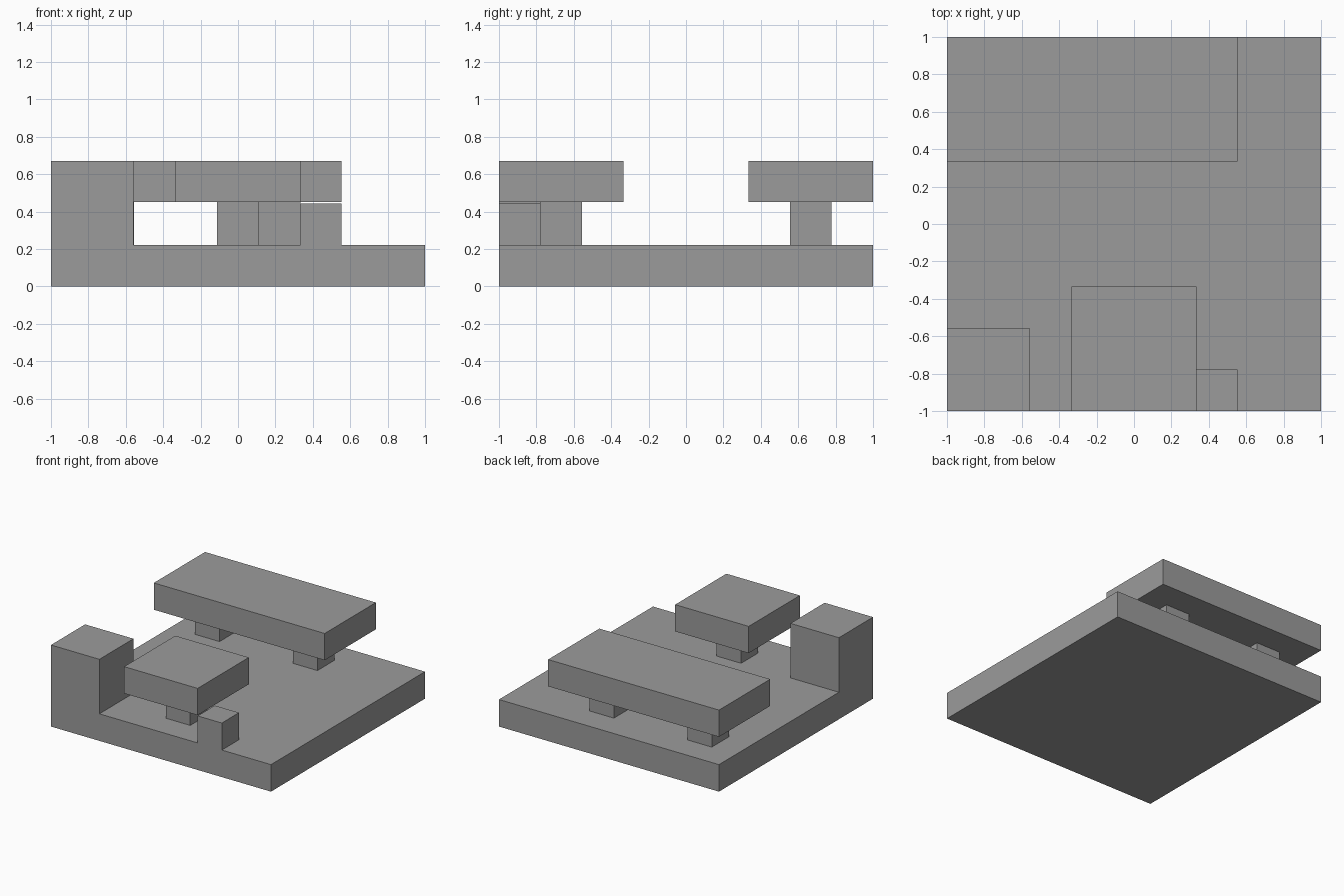
import bpy
import bmesh
from mathutils import Vector

cube = bpy.data.objects.get("Cube")
if cube:
    bpy.data.objects.remove(cube, do_unlink=True)

# Single flat colour
grey = bpy.data.materials.new("mid_grey")
colour = (0.33, 0.33, 0.33, 1.0)
grey.diffuse_color = colour
grey.use_nodes = True
grey.node_tree.nodes["Principled BSDF"].inputs["Base Color"].default_value = colour


def box(name, low, high):
    """Flat-shaded block between two opposite corners."""
    low, high = Vector(low), Vector(high)
    bm = bmesh.new()
    bmesh.ops.create_cube(bm, size=1.0)
    bmesh.ops.scale(bm, vec=high - low, verts=bm.verts)
    mesh = bpy.data.meshes.new(name)
    bm.to_mesh(mesh)
    bm.free()
    mesh.materials.append(grey)
    obj = bpy.data.objects.new(name, mesh)
    obj.location = (low + high) / 2
    bpy.context.collection.objects.link(obj)
    return obj


FLOOR = 0.222    # top of the base
UNDER = 0.45     # underside of the raised slabs
TOP = 0.67       # top of the tallest parts
POST = 0.222     # post width

# Base and the blocks standing on its front edge
box("base_slab", (-1, -1, 0), (1, 1, FLOOR))
box("tall_corner_block", (-1, -1, FLOOR), (-0.56, -0.557, TOP))
box("small_front_block", (0.333, -1, FLOOR), (0.553, -0.777, 0.444))

# Raised slabs
box("front_raised_slab", (-0.335, -1, UNDER), (0.333, -0.335, TOP))
box("back_raised_slab", (-1, 0.335, UNDER), (0.553, 1, TOP))

# Square posts carrying the slabs
for name, x, y in (("front_post", 0.0, -0.668),
                   ("back_right_post", -0.668, 0.667),
                   ("back_left_post", 0.222, 0.667)):
    box(name, (x - POST / 2, y - POST / 2, FLOOR),
        (x + POST / 2, y + POST / 2, UNDER))
